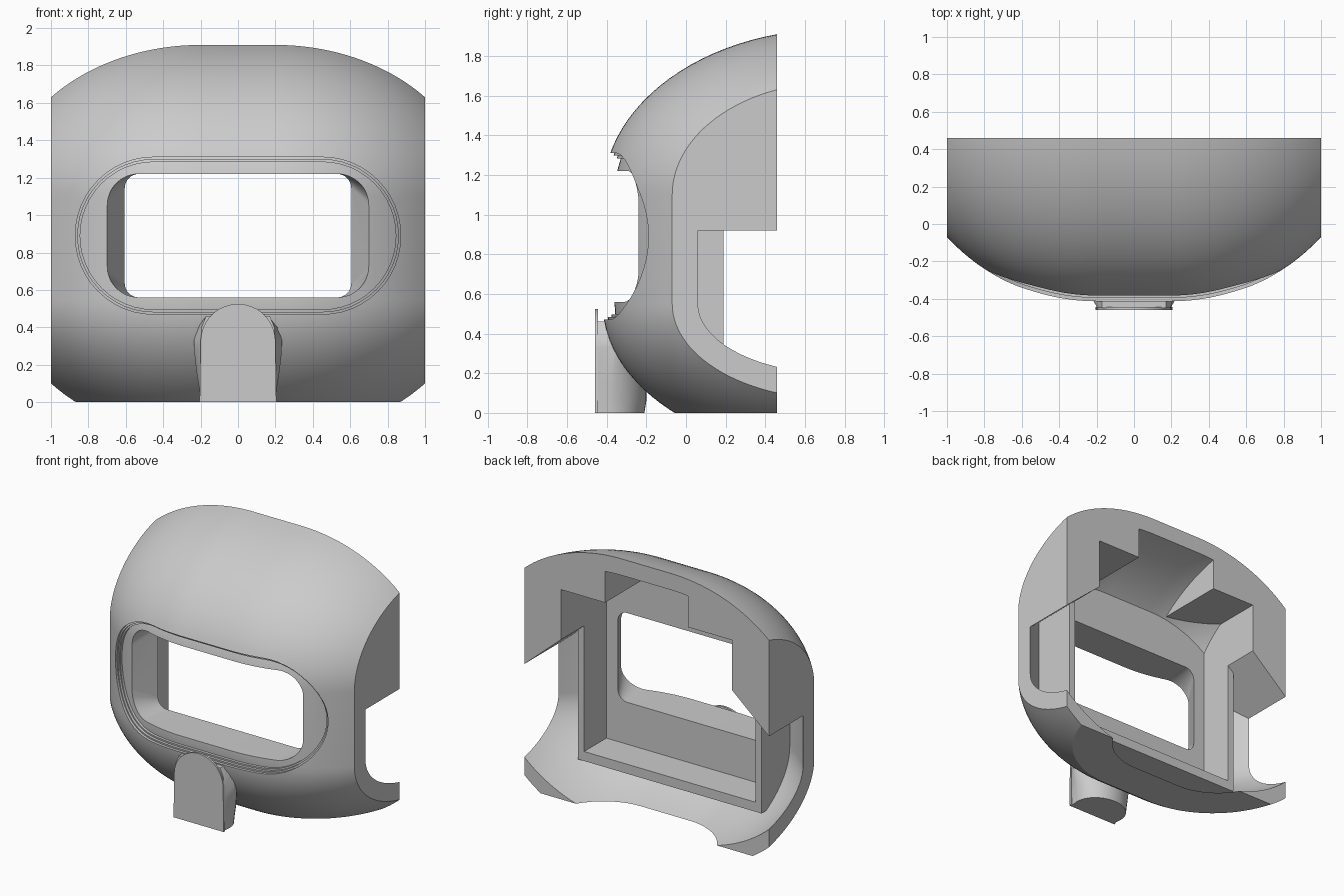
import bpy, bmesh, math

if "Cube" in bpy.data.objects:
    bpy.data.objects.remove(bpy.data.objects["Cube"])

grey = bpy.data.materials.new("plain grey")
grey.use_nodes = True
COLOR = (0.6, 0.6, 0.6, 1)
grey.diffuse_color = COLOR
grey.node_tree.nodes["Principled BSDF"].inputs["Base Color"].default_value = COLOR


def loft(name, rings):
    """Closed solid through rings that all have the same number of points."""
    bm = bmesh.new()
    rows = [[bm.verts.new(p) for p in ring] for ring in rings]
    for a, b in zip(rows, rows[1:]):
        for i in range(len(a)):
            j = (i + 1) % len(a)
            bm.faces.new((a[i], a[j], b[j], b[i]))
    bm.faces.new(rows[0])
    bm.faces.new(rows[-1])
    bmesh.ops.recalc_face_normals(bm, faces=bm.faces)
    mesh = bpy.data.meshes.new(name)
    bm.to_mesh(mesh)
    bm.free()
    ob = bpy.data.objects.new(name, mesh)
    bpy.context.collection.objects.link(ob)
    mesh.materials.append(grey)
    return ob


def prism(name, outline, y0, y1):
    return loft(name, [[(x, y, z) for x, z in outline] for y in (y0, y1)])


def box(name, hw, y0, y1, z0, z1):
    return prism(name, [(-hw, z0), (hw, z0), (hw, z1), (-hw, z1)], y0, y1)


def boolean(ob, other, operation):
    """Apply a boolean and discard the second solid."""
    mod = ob.modifiers.new("bool", "BOOLEAN")
    mod.operation, mod.object, mod.solver = operation, other, "EXACT"
    bpy.context.view_layer.objects.active = ob
    bpy.ops.object.modifier_apply(modifier=mod.name)
    bpy.data.objects.remove(other)
    return ob


def shell(name, inset):
    """Domed solid: an oblong side profile that shrinks towards both sides."""
    rings = []
    half = [0.2 + 0.85 * i / 20 for i in range(21)]
    centre, back, n = 0.75, 0.6, 24
    for x in [-h for h in reversed(half)] + half:
        drop = 1.089 - math.sqrt(1.089 ** 2 - (abs(x) - 0.2) ** 2)
        k = drop / 0.35
        depth = centre + 0.42 - drop - inset
        top, low = 0.836 - 0.269 * k - inset, 0.76 - 0.279 * k - inset
        end = math.acos((centre - back) / depth)
        angles = [end * i / n for i in range(n + 1)]
        ring = [(x, centre - depth * math.cos(t), 0.55 - low * math.sin(t))
                for t in reversed(angles)]
        ring += [(x, centre - depth * math.cos(t), 1.1 + top * math.sin(t))
                 for t in angles]
        rings.append(ring)
    return loft(name, rings)


def rounded(hw, z0, z1, r, n=12):
    """Rounded rectangle outline in x and z."""
    pts = []
    corners = [(hw - r, z1 - r), (r - hw, z1 - r), (r - hw, z0 + r), (hw - r, z0 + r)]
    for q, (cx, cz) in enumerate(corners):
        for i in range(n + 1):
            a = math.pi / 2 * (q + i / n)
            pts.append((cx + r * math.cos(a), cz + r * math.sin(a)))
    return pts


# Outer shell, trimmed flat at the sides, back and base
body = boolean(shell("front_shell", 0), box("trim", 1, -1, 0.46, 0, 3), "INTERSECT")

# Lower cavity, open at the sides and back under sloping cheeks
cheeks = [(-1.1, -0.5), (1.1, -0.5), (1.1, 0.833), (0.7, 1.18), (-0.7, 1.18), (-1.1, 0.833)]
low = boolean(shell("low_cavity", 0.13), prism("low_limit", cheeks, -0.6, 0.7), "INTERSECT")
boolean(body, low, "DIFFERENCE")

# Screen frame standing in the cavity
frame = boolean(box("frame", 0.75, -0.5, 0.19, 0.18, 1.2), shell("limit", 0.03), "INTERSECT")
boolean(body, frame, "UNION")

# Upper cavity with a raised central slot, then the screen pocket
right = [(0.7, 1.1), (0.7, 1.55), (0.34, 1.55), (0.34, 1.95)]
stepped = right + [(-x, z) for x, z in reversed(right)]
high = boolean(shell("high_cavity", 0.12), prism("high_limit", stepped, -0.07, 0.7), "INTERSECT")
boolean(body, high, "DIFFERENCE")
boolean(body, box("pocket", 0.7, -0.07, 0.7, 0.25, 1.25), "DIFFERENCE")

# Stepped oval recess around the window
for step in range(3):
    m = 0.013 * step
    oval = rounded(0.87 - m, 0.47 + m, 1.31 - m, 0.419 - m)
    cut = prism("recess", oval, -0.7, 0.1)
    boolean(cut, shell("recess_floor", 0.02 * (step + 1)), "DIFFERENCE")
    boolean(body, cut, "DIFFERENCE")

# Window opening that narrows towards the back
rings = []
for y, hw, r in ((-0.7, 0.7, 0.17), (-0.24, 0.7, 0.17), (-0.06, 0.6, 0.07), (0, 0.6, 0.07)):
    rings.append([(x, y, z) for x, z in rounded(hw, 0.56, 1.22, r)])
boolean(body, loft("window", rings), "DIFFERENCE")

# Chin spout: rounded at the back, bulging at mid height
rings = []
for z, w, back in ((0, 0.2, -0.21), (0.06, 0.205, -0.2), (0.15, 0.22, -0.2), (0.25, 0.232, -0.22),
                   (0.33, 0.235, -0.24), (0.4, 0.215, -0.27), (0.46, 0.17, -0.3)):
    arc = [math.pi * i / 20 for i in range(21)]
    ring = [(w * math.cos(a), -0.38 + (back + 0.38) * math.sin(a), z) for a in arc]
    rings.append([(min(w, 0.195), -0.45, z)] + ring + [(-min(w, 0.195), -0.45, z)])
chin = loft("chin_spout", rings)

# Arched plate on the front of the chin
arch = [(0.2 * math.cos(math.pi * i / 24), 0.325 + 0.2 * math.sin(math.pi * i / 24)) for i in range(25)]
plate = prism("chin_plate", [(0.205, 0)] + arch + [(-0.205, 0)], -0.46, -0.445)

for ob in (body, chin, plate):
    bpy.ops.object.select_all(action="DESELECT")
    ob.select_set(True)
    bpy.context.view_layer.objects.active = ob
    bpy.ops.object.shade_smooth_by_angle(angle=math.radians(30))
